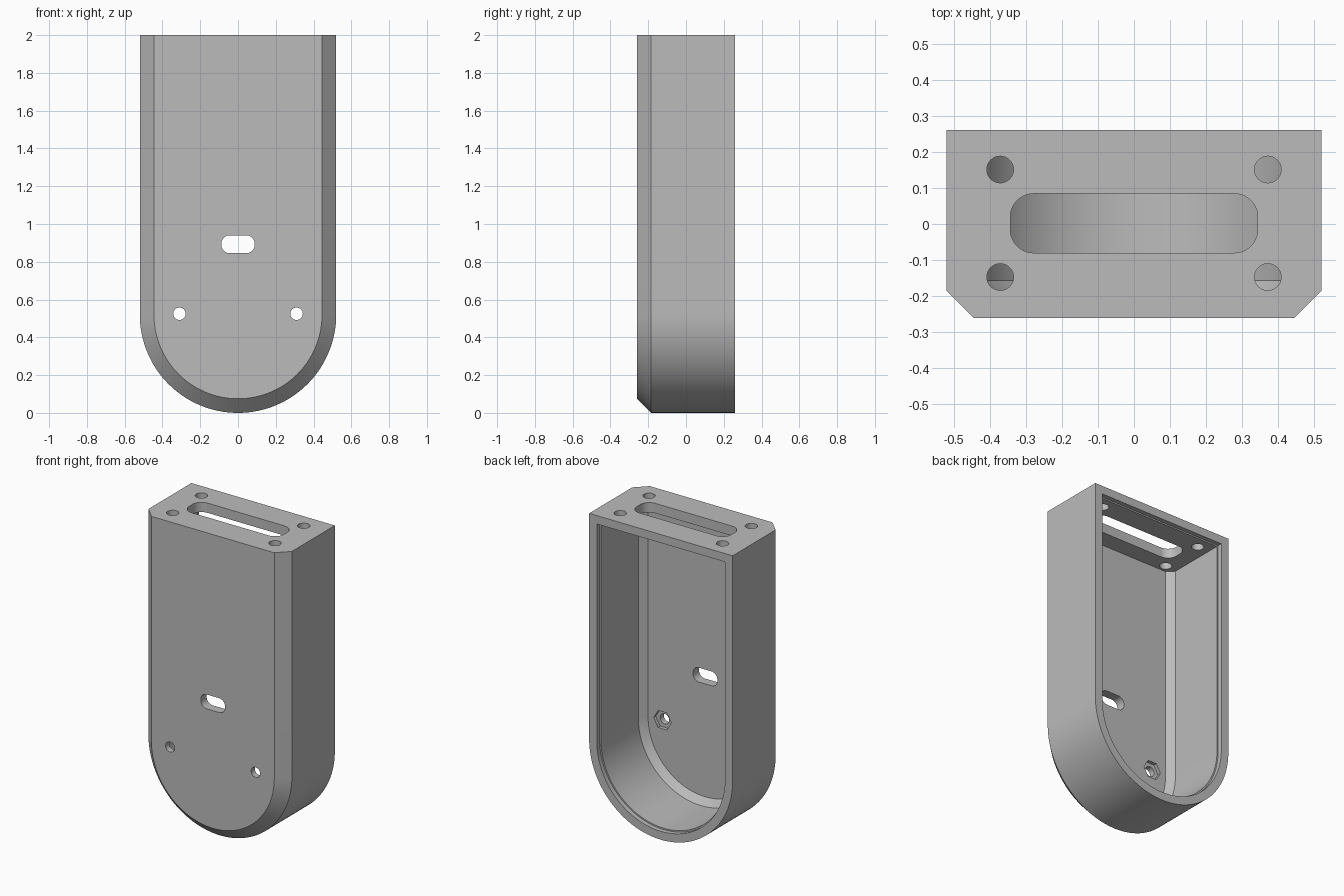
import bpy
import bmesh
from math import cos, sin, pi, radians

cube = bpy.data.objects.get("Cube")
if cube:
    bpy.data.objects.remove(cube, do_unlink=True)

RADIUS, HEIGHT, FRONT, BACK = 0.52, 2.0, -0.26, 0.26
RIM, WALL = 0.055, 0.064

grey = bpy.data.materials.new("plain grey")
grey.use_nodes = True
grey.diffuse_color = (0.5, 0.5, 0.5, 1)
grey.node_tree.nodes["Principled BSDF"].inputs["Base Color"].default_value = (0.5, 0.5, 0.5, 1)


def loft(name, rings):
    """Closed solid through a list of equal-length rings."""
    bm = bmesh.new()
    loops = [[bm.verts.new(p) for p in ring] for ring in rings]
    for a, b in zip(loops, loops[1:]):
        for i in range(len(a)):
            j = (i + 1) % len(a)
            bm.faces.new((a[i], a[j], b[j], b[i]))
    bm.faces.new(loops[0])
    bm.faces.new(loops[-1])
    bmesh.ops.recalc_face_normals(bm, faces=bm.faces)
    mesh = bpy.data.meshes.new(name)
    bm.to_mesh(mesh)
    bm.free()
    mesh.materials.append(grey)
    obj = bpy.data.objects.new(name, mesh)
    bpy.context.collection.objects.link(obj)
    return obj


def u_ring(inset, y, top, steps=64):
    """Round-bottomed outline at depth y."""
    r = RADIUS - inset
    arc = [(r * cos(a), y, RADIUS + r * sin(a))
           for a in (pi + pi * i / steps for i in range(steps + 1))]
    return [(-r, y, top)] + arc + [(r, y, top)]


def polygon(r, sides):
    return [(r * cos(2 * pi * i / sides), r * sin(2 * pi * i / sides)) for i in range(sides)]


def rounded_rect(w, h, r, steps=10):
    points = []
    for k, (sx, sy) in enumerate([(1, 1), (-1, 1), (-1, -1), (1, -1)]):
        for i in range(steps + 1):
            a = pi / 2 * (k + i / steps)
            points.append((sx * (w - r) + r * cos(a), sy * (h - r) + r * sin(a)))
    return points


def cut(body, cutter):
    mod = body.modifiers.new("cut", "BOOLEAN")
    mod.operation, mod.solver, mod.object = "DIFFERENCE", "EXACT", cutter
    bpy.context.view_layer.objects.active = body
    bpy.ops.object.modifier_apply(modifier=mod.name)
    bpy.data.objects.remove(cutter, do_unlink=True)


def cut_front(body, shape, x, z, y0, y1):
    cut(body, loft("front_cutter", [[(x + u, y, z + v) for u, v in shape] for y in (y0, y1)]))


def cut_top(body, shape, x, y):
    cut(body, loft("top_cutter", [[(x + u, y + v, z) for u, v in shape]
                                  for z in (HEIGHT - 0.15, HEIGHT + 0.1)]))


# Outer shell with chamfered front edge
housing = loft("housing", [u_ring(0.075, FRONT, HEIGHT),
                           u_ring(0, FRONT + 0.075, HEIGHT),
                           u_ring(0, BACK, HEIGHT)])

# Hollow inside, open at the back, with a shallow lid seat
inner_top = HEIGHT - WALL
cut(housing, loft("cavity", [u_ring(WALL + 0.042, -0.199, inner_top),
                             u_ring(WALL, -0.157, inner_top),
                             u_ring(WALL, BACK + 0.1, inner_top)]))
cut(housing, loft("lid_seat", [u_ring(RIM, BACK - 0.03, HEIGHT - RIM),
                               u_ring(RIM, BACK + 0.1, HEIGHT - RIM)]))

# Front slot, screw holes and hexagonal nut pockets
cut_front(housing, rounded_rect(0.088, 0.047, 0.043), 0, 0.893, -0.4, -0.1)
for side in (-1, 1):
    cut_front(housing, polygon(0.033, 32), side * 0.31, 0.525, -0.4, -0.1)
    cut_front(housing, polygon(0.064, 6), side * 0.31, 0.525, -0.222, -0.1)

# Top opening and its four screw holes
cut_top(housing, rounded_rect(0.343, 0.082, 0.065), 0, 0.002)
for x in (-0.371, 0.371):
    for y in (-0.147, 0.151):
        cut_top(housing, polygon(0.037, 32), x, y)

# Smooth curves, sharp edges
bpy.ops.object.select_all(action="DESELECT")
housing.select_set(True)
bpy.context.view_layer.objects.active = housing
bpy.ops.object.shade_smooth_by_angle(angle=radians(25))
